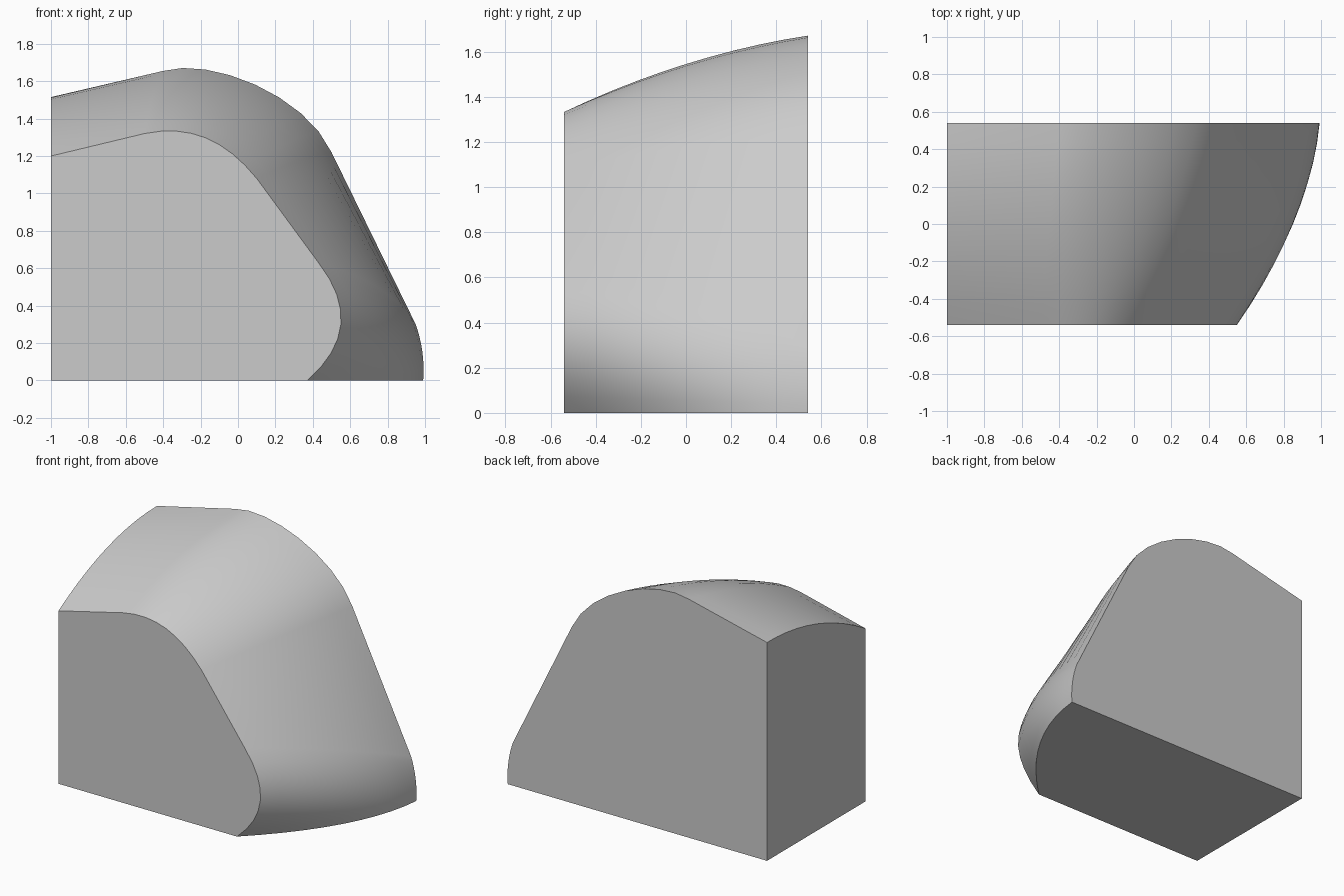
import bpy
import bmesh
from mathutils import Vector

if "Cube" in bpy.data.objects:
    bpy.data.objects.remove(bpy.data.objects["Cube"], do_unlink=True)

HALF_DEPTH = 0.54
SECTIONS = 10
CURVE_STEPS = 8

# Profile control points (x, z): front end, back end, and outward bow between them
CONTROLS = [
    ((-1, 1.2), (-1, 1.515), (0, .08)),         # upper edge of the flat side
    ((-.5, 1.32), (-.4, 1.655), (0, .05)),      # crown curve
    ((-.26, 1.37), (-.15, 1.73), (0, .03)),
    ((-.07, 1.29), (.36, 1.53), (.03, .03)),
    ((.1, 1.08), (.5, 1.22), (.04, .03)),
    ((.43, .63), (.95, .3), (.06, .03)),        # lower curve
    ((.61, .4), (.98, .22), (.07, 0)),
    ((.59, .19), (1, .1), (.08, 0)),
    ((.37, 0), (.99, 0), (.13, 0)),
]


def bezier(a, b, c, d):
    """Points along a cubic curve, both ends included."""
    points = []
    for i in range(CURVE_STEPS + 1):
        t = i / CURVE_STEPS
        s = 1 - t
        points.append(a * s**3 + b * 3 * s * s * t + c * 3 * s * t * t + d * t**3)
    return points


def section(t):
    """Closed cross-section at fraction t from front to back."""
    pts = [Vector(f).lerp(Vector(b), t) + Vector(bow) * 4 * t * (1 - t)
           for f, b, bow in CONTROLS]
    outline = [Vector((-1, 0)), pts[0]] + bezier(*pts[1:5]) + bezier(*pts[5:])
    y = HALF_DEPTH * (2 * t - 1)
    return [(p.x, y, p.y) for p in outline]


# Loft the sections and close both ends
bm = bmesh.new()
rings = [[bm.verts.new(co) for co in section(i / SECTIONS)]
         for i in range(SECTIONS + 1)]
count = len(rings[0])
for near, far in zip(rings, rings[1:]):
    for i in range(count):
        j = (i + 1) % count
        bm.faces.new((near[i], near[j], far[j], far[i]))
bm.faces.new(rings[0])
bm.faces.new(rings[-1])
bmesh.ops.recalc_face_normals(bm, faces=bm.faces)

mesh = bpy.data.meshes.new("rounded_block")
bm.to_mesh(mesh)
bm.free()
block = bpy.data.objects.new("rounded_block", mesh)
bpy.context.collection.objects.link(block)

# Plain grey finish
grey = bpy.data.materials.new("light_grey")
grey.use_nodes = True
color = (.6, .6, .6, 1)
grey.diffuse_color = color
grey.node_tree.nodes["Principled BSDF"].inputs["Base Color"].default_value = color
mesh.materials.append(grey)

# Soft skin, crisp end faces
bpy.context.view_layer.objects.active = block
block.select_set(True)
bpy.ops.object.shade_smooth_by_angle(angle=.4)
